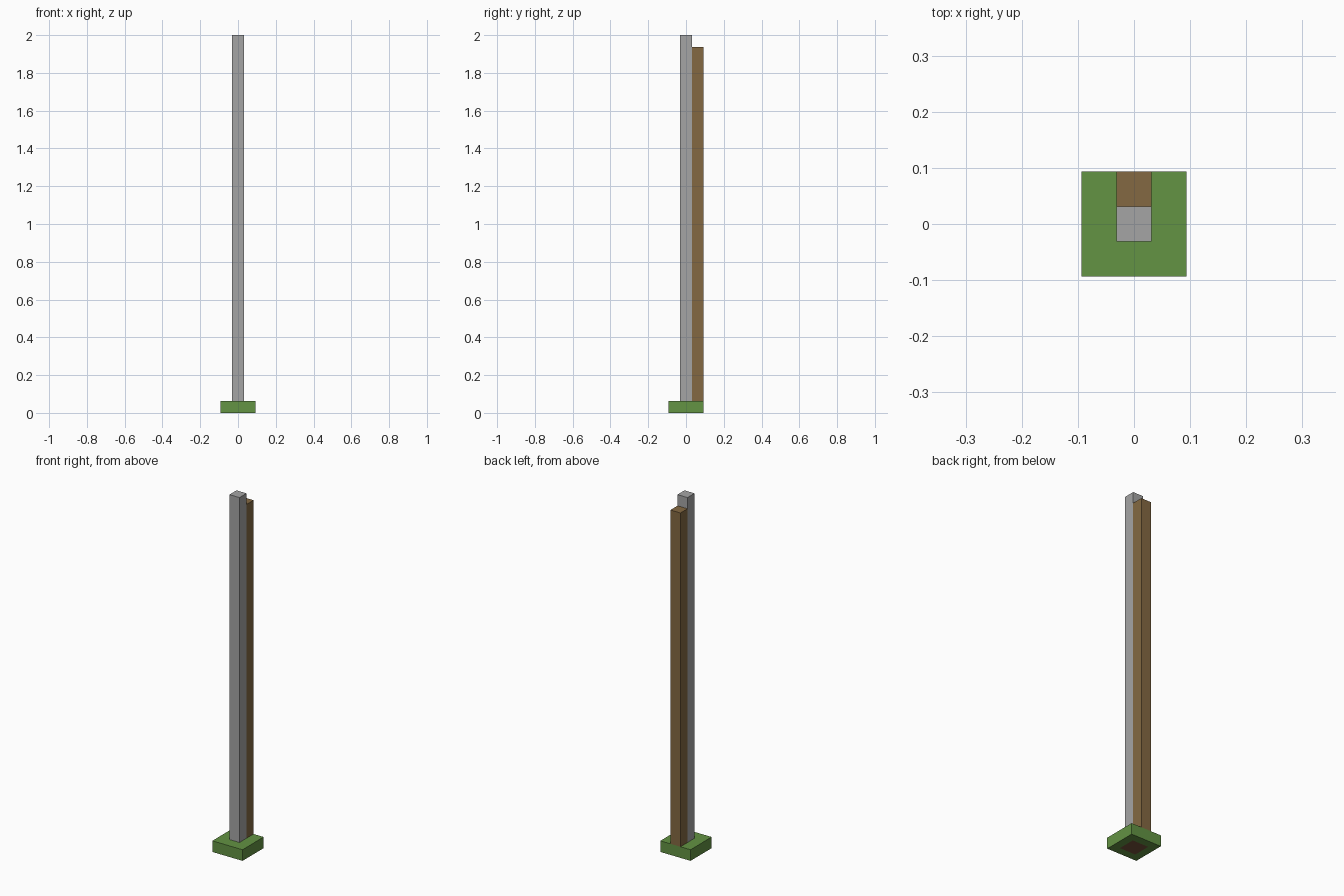
import bpy
import bmesh

U = 2 / 32  # one block unit

if "Cube" in bpy.data.objects:
    bpy.data.objects.remove(bpy.data.objects["Cube"], do_unlink=True)


def linear(c):
    c /= 255
    return c / 12.92 if c <= 0.04045 else ((c + 0.055) / 1.055) ** 2.4


def material(name, *rgb):
    colour = tuple(linear(c) for c in rgb) + (1,)
    mat = bpy.data.materials.new(name)
    mat.use_nodes = True
    mat.diffuse_color = colour
    mat.node_tree.nodes["Principled BSDF"].inputs["Base Color"].default_value = colour
    return mat


def block(name, size, centre, *mats, patch=False):
    """Box in block units; patch insets the underside in the second material."""
    bm = bmesh.new()
    bmesh.ops.create_cube(bm, size=1)
    for v in bm.verts:
        v.co = [(c + p * s) * U for c, p, s in zip(centre, v.co, size)]
    if patch:
        bm.normal_update()
        under = min(bm.faces, key=lambda f: f.normal.z)
        bmesh.ops.inset_region(bm, faces=[under], thickness=U)
        under.material_index = 1
    mesh = bpy.data.meshes.new(name)
    bm.to_mesh(mesh)
    bm.free()
    for mat in mats:
        mesh.materials.append(mat)
    obj = bpy.data.objects.new(name, mesh)
    bpy.context.collection.objects.link(obj)
    return obj


green = material("grass green", 99, 147, 67)
grey = material("stone grey", 165, 165, 165)
brown = material("wood brown", 132, 105, 66)
soil = material("soil brown", 118, 82, 58)

# Base slab with a soil patch beneath
block("base", (3, 3, 1), (0, 0, 0.5), green, soil, patch=True)
# Tall front post and the slightly shorter post behind it
block("front_post", (1, 1, 31), (0, 0, 16.5), grey)
block("back_post", (1, 1, 30), (0, 1, 16), brown)
